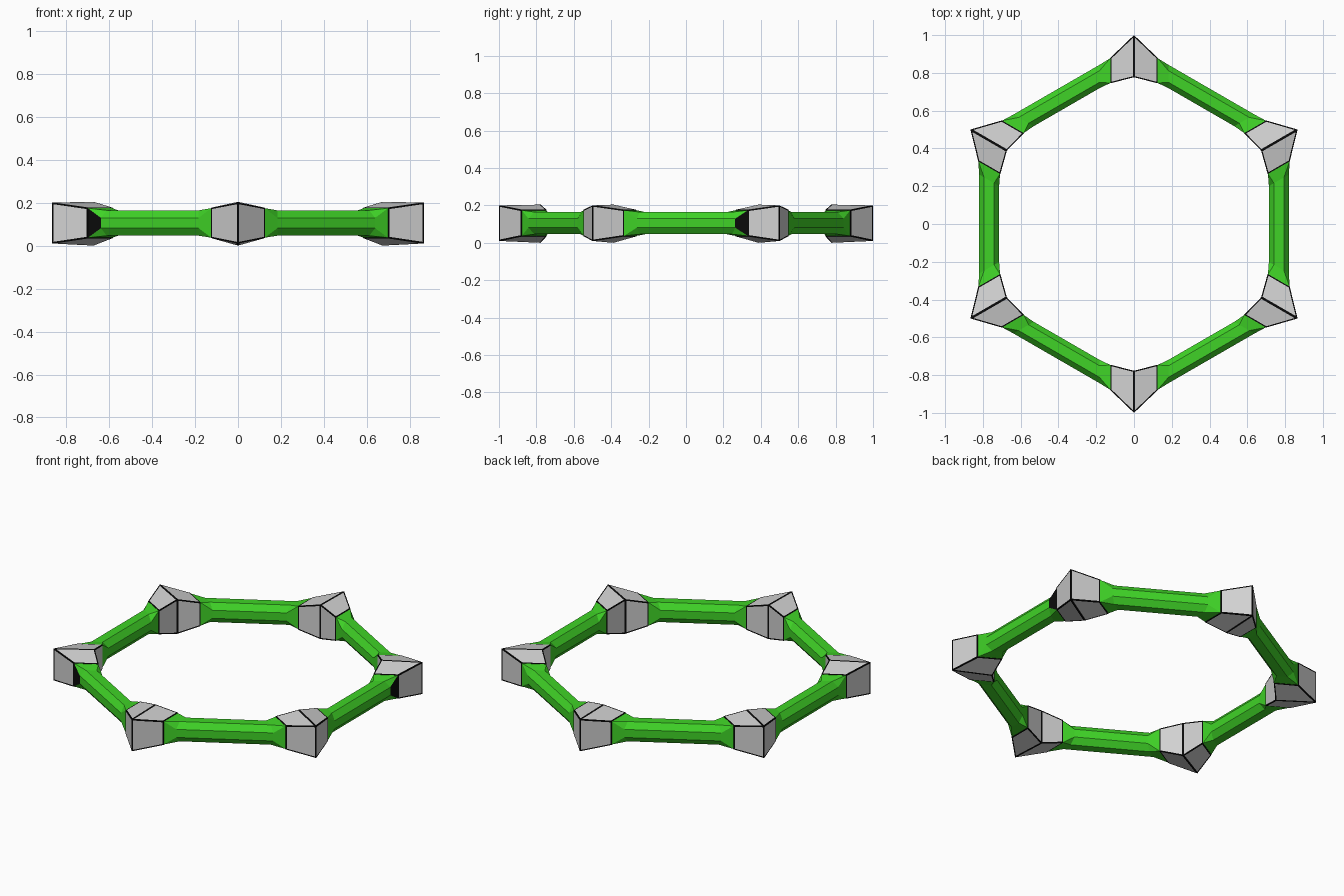
import bpy, bmesh, math
from mathutils import Matrix

if "Cube" in bpy.data.objects:
    bpy.data.objects.remove(bpy.data.objects["Cube"])


def material(name, rgb):
    m = bpy.data.materials.new(name)
    m.diffuse_color = (*rgb, 1)
    m.use_nodes = True
    m.node_tree.nodes["Principled BSDF"].inputs["Base Color"].default_value = m.diffuse_color
    return m


GREEN = material("bright green", (0.05, 0.65, 0.02))
BLACK = material("black trim", (0.003, 0.003, 0.003))
GREY = material("light grey", (0.64, 0.64, 0.64))


def finish(bm, name, mats, angle):
    bmesh.ops.recalc_face_normals(bm, faces=bm.faces)
    bm.transform(Matrix.Rotation(angle, 4, 'Z'))
    mesh = bpy.data.meshes.new(name)
    bm.to_mesh(mesh)
    bm.free()
    for m in mats:
        mesh.materials.append(m)
    bpy.context.collection.objects.link(bpy.data.objects.new(name, mesh))


# Corner joint: two wedges meeting at a mitre, radius along +x
def corner_joint(name, angle):
    bm = bmesh.new()
    ring = lambda x, y, lo, hi: (bm.verts.new((x, y, lo)), bm.verts.new((x, y, hi)))
    tip = ring(1.0, 0, 0.01, 0.2)
    heel = ring(0.777, 0, 0.0, 0.204)
    panels = []
    for s in (-1, 1):
        out = ring(0.88, 0.125 * s, 0.035, 0.176)
        inn = ring(0.745, 0.125 * s, 0.035, 0.176)
        for a, b in ((tip, out), (heel, inn)):            # outer and inner walls
            panels.append(bm.faces.new((a[0], b[0], b[1], a[1])))
        for k in (0, 1):                                  # bottom and top
            panels.append(bm.faces.new((tip[k], out[k], inn[k], heel[k])))
        bm.faces.new((out[0], out[1], inn[1], inn[0]))    # end cap
    bmesh.ops.recalc_face_normals(bm, faces=bm.faces)
    # grey panels inset into the black body
    bmesh.ops.inset_individual(bm, faces=panels, thickness=0.0065, use_even_offset=True)
    for f in panels:
        f.material_index = 1
    finish(bm, name, (BLACK, GREY), angle)


# Bar: chamfered section running along y, flaring to a rectangle at each end
def section(x0, x1, z0, z1, cx, cz):
    return [(x0 + cx, z0), (x1 - cx, z0), (x1, z0 + cz), (x1, z1 - cz),
            (x1 - cx, z1), (x0 + cx, z1), (x0, z1 - cz), (x0, z0 + cz)]


def bar(name, angle, black_end):
    bm = bmesh.new()
    end = section(0.709, 0.823, 0.037, 0.174, 0, 0)
    mid = section(0.714, 0.821, 0.046, 0.164, 0.027, 0.035)
    rings = []
    for sec, length, s in ((end, 0.332, -1), (mid, 0.265, -1), (mid, 0.265, 1), (end, 0.332, 1)):
        rings.append([bm.verts.new((x, s * (length - (0.825 - x) * math.tan(math.pi / 6)), z))
                      for x, z in sec])
    for r, (a, b) in enumerate(zip(rings, rings[1:])):
        for i in range(8):
            j = (i + 1) % 8
            f = bm.faces.new((a[i], a[j], b[j], b[i]))
            # outer flare face is black on selected ends
            f.material_index = int(i == 2 and r == black_end)
    bm.faces.new(rings[0])
    bm.faces.new(rings[-1])
    bmesh.ops.remove_doubles(bm, verts=bm.verts, dist=0.0005)
    finish(bm, name, (GREEN, BLACK), angle)


black_flares = {0: 2, 4: 0}    # bar number -> flare section painted black
for n in range(6):
    corner_joint(f"corner_joint_{n + 1}", math.radians(30 + 60 * n))
    bar(f"bar_{n + 1}", math.radians(60 * n), black_flares.get(n, -1))
